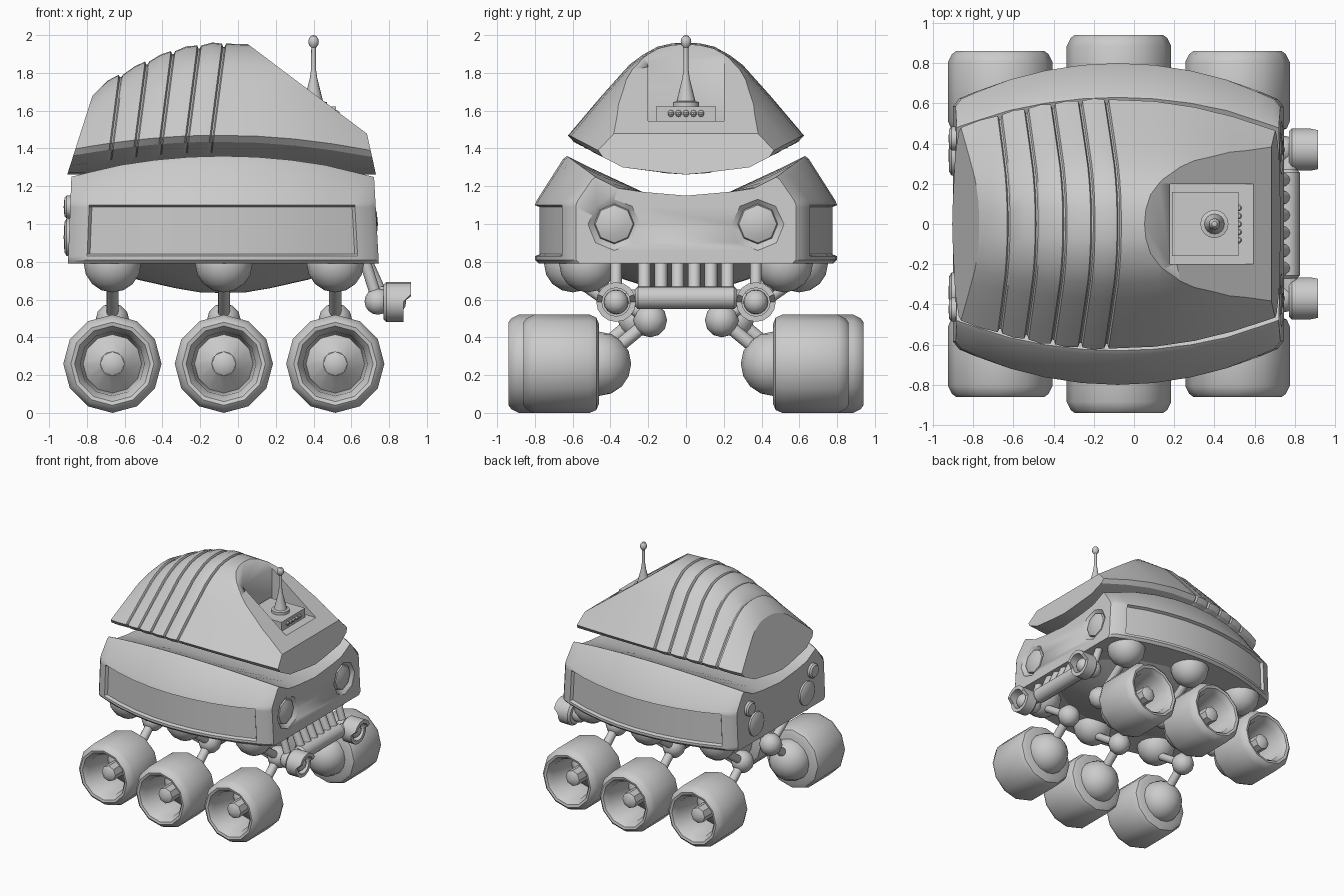
import bpy, bmesh, math
from mathutils import Vector

if "Cube" in bpy.data.objects:
    bpy.data.objects.remove(bpy.data.objects["Cube"])


def finish(name, bm, angle=32):
    bmesh.ops.remove_doubles(bm, verts=bm.verts, dist=1e-5)
    bmesh.ops.recalc_face_normals(bm, faces=bm.faces)
    me = bpy.data.meshes.new(name)
    bm.to_mesh(me)
    bm.free()
    ob = bpy.data.objects.new(name, me)
    bpy.context.collection.objects.link(ob)
    bpy.ops.object.select_all(action='DESELECT')
    ob.select_set(True)
    bpy.context.view_layer.objects.active = ob
    bpy.ops.object.shade_smooth_by_angle(angle=math.radians(angle))
    return ob


def lathe(name, profile, loc, axis=(0, 0, 1), seg=16, tweak=None):
    # profile: (radius, height along axis); ends on the axis close the solid
    q = Vector(axis).to_track_quat('Z', 'Y')
    bm = bmesh.new()
    rings = []
    for r, h in profile:
        n = 1 if r == 0 else seg
        ring = []
        for i in range(n):
            a = 2 * math.pi * i / seg
            p = q @ Vector((r * math.cos(a), r * math.sin(a), h))
            if tweak:
                p = tweak(p)
            ring.append(bm.verts.new(p + Vector(loc)))
        rings.append(ring)
    for a, b in zip(rings, rings[1:]):
        for i in range(seg):
            j = (i + 1) % seg
            vs = [a[i % len(a)], a[j % len(a)], b[j % len(b)], b[i % len(b)]]
            vs = list(dict.fromkeys(vs))
            if len(vs) > 2:
                bm.faces.new(vs)
    return finish(name, bm)


def ball(name, loc, r, seg=16, stretch=1):
    n = seg // 2
    prof = [(0 if i in (0, n) else r * math.sin(math.pi * i / n),
             -r * stretch * math.cos(math.pi * i / n)) for i in range(n + 1)]
    return lathe(name, prof, loc, seg=seg)


def rod(name, a, b, r, seg=12):
    d = Vector(b) - Vector(a)
    return lathe(name, [(0, 0), (r, 0), (r, d.length), (0, d.length)], a, d, seg)


def box(name, lo, hi):
    bm = bmesh.new()
    bmesh.ops.create_cube(bm, size=1)
    for v in bm.verts:
        v.co = Vector([l + (c + .5) * (h - l) for l, h, c in zip(lo, hi, v.co)])
    return finish(name, bm)


def loft(stations):
    # stations: function z -> x, and half section (y, z) from top centre to bottom centre
    bm = bmesh.new()
    rings = []
    for xf, half in stations:
        pts = half + [(-y, z) for y, z in half[-2:0:-1]]
        rings.append([bm.verts.new((xf(z), y, z)) for y, z in pts])
    n = len(rings[0])
    for a, b in zip(rings, rings[1:]):
        for i in range(n):
            j = (i + 1) % n
            bm.faces.new((a[i], a[j], b[j], b[i]))
    bm.faces.new(rings[0])
    bm.faces.new(rings[-1])
    bmesh.ops.recalc_face_normals(bm, faces=bm.faces)
    return bm


def cut(ob, cutter):
    m = ob.modifiers.new('cut', 'BOOLEAN')
    m.object, m.operation, m.solver = cutter, 'DIFFERENCE', 'EXACT'
    bpy.context.view_layer.objects.active = ob
    bpy.ops.object.modifier_apply(modifier=m.name)
    bpy.data.objects.remove(cutter)


# Hull: barrel-shaped tub with recessed side panels and a dished top
def hull_half(x, end=0.0, inset=0.0):
    u = (x + .08) / .82
    w, yt, zt = .8 - .19 * u * u - end, .63 - .15 * u * u, 1.36 - .11 * u * u
    p = w - inset
    return [(0, 1.15), (.23, 1.17), (yt - .12, zt - .06), (yt, zt), (yt + .02, zt - .015),
            (w - .01, 1.125), (w, 1.10), (p, 1.09), (p, .84), (w, .83), (w, .81),
            (w - .02, .79), (0, .79)]


hull_st = []
for x in [-.9, -.87, -.8, -.785] + [-.62 + .18 * i for i in range(7)] + [.62, .635, .715, .745]:
    k = -.055 if x > .6 else (.04 if x < -.75 else 0)
    end = .025 if x in (-.9, .745) else 0
    inset = .025 if -.79 < x < .63 else 0
    hull_st.append((lambda z, x=x, k=k: x + k * (z - .8), hull_half(x, end, inset)))
hull = finish('hull', loft(hull_st))

# Headlight bowls cut into the nose
for s in (1, -1):
    bowl = lathe('headlight_cutter', [(0, -.06), (.09, -.045), (.14, 0), (.14, .1), (0, .1)],
                 (.735, s * .38, 1.0), (1, 0, 0), 8)
    cut(hull, bowl)
    lathe('headlight_lens', [(0, -.055), (.11, -.04), (.1, -.015), (.06, 0), (0, .006)],
          (.735, s * .38, 1.0), (1, 0, 0), 8)

# Belly pan
lathe('belly', [(0, -.16), (.12, -.157), (.25, -.135), (.45, -.09), (.75, 0), (0, 0)],
      (-.08, 0, .795), seg=24, tweak=lambda p: Vector((p.x, p.y * .72, p.z)))


# Upper shell: lofted dome, ribbed at the rear
def shell_half(xb, t, shrink=1.0):
    u = (xb + .1) / .8
    w, r = .62 - .155 * u * u, 1.47 - .08 * u * u
    arch = [(0, 1), (.12, .99), (.24, .955), (.37, .865), (.48, .76), (.6, .59), (.72, .42), (.86, .21), (1, 0)]
    half = [(y * w * shrink, r + h * (t - r) * shrink) for y, h in arch]
    return half + [(.95 * w * shrink, r - .035), (.72 * w, r - .09), (.2 * w, 1.27), (0, 1.262)]


shell_st = []


def station(xb, k, t, shrink=1.0):
    shell_st.append((lambda z: xb + k * (z - 1.4), shell_half(xb, t, shrink)))


station(-.86, .32, 1.68)
station(-.77, .22, 1.755, 1.01)
grooves = [(-.67, 1.79), (-.54, 1.86), (-.41, 1.915), (-.275, 1.945), (-.145, 1.955)]
for i, (xb, t) in enumerate(grooves):
    station(xb - .012, .13, t)
    station(xb - .004, .13, t, .965)
    station(xb + .004, .13, t, .965)
    station(xb + .010, .13, t)
    if i < 4:
        station(xb + .067, .13, (t + grooves[i + 1][1]) / 2 + .005, 1.012)
for xb, k, t in [(.1, .05, 1.95), (.3, 0, 1.92), (.5, -.1, 1.85), (.7, -.22, 1.72)]:
    station(xb, k, t)
bm = loft(shell_st)
# sloping flat on the front of the dome
res = bmesh.ops.bisect_plane(bm, geom=bm.verts[:] + bm.edges[:] + bm.faces[:], dist=1e-5,
                             plane_co=(.68, 0, 1.48), plane_no=(.47, 0, .625), clear_outer=True)
edges = [e for e in bm.edges if e.is_boundary]
bmesh.ops.holes_fill(bm, edges=edges, sides=0)
shell = finish('shell', bm, 24)
cut(shell, box('recess_cutter', (.18, -.2, 1.545), (.8, .2, 2.1)))

# Console, indicator bulbs and antenna in the recess
box('console', (.19, -.16, 1.53), (.52, .16, 1.622))
for i in range(5):
    ball('indicator_bulb', (.52, (i - 2) * .04, 1.585), .018, 10)
lathe('antenna', [(0, 0), (.07, 0), (.07, .025), (.05, .03), (.045, .05), (.02, .15),
                  (.013, .2), (.012, .33), (0, .33)], (.4, 0, 1.62))
ball('antenna_tip', (.4, 0, 1.965), .028, 12, 1.25)

# Wheels and suspension legs
tyre = [(0, .2), (.065, .2), (.155, .12), (.17, .35), (.2, .395), (.22, .4), (.24, .385), (.26, .345),
        (.26, .05), (.245, .015), (.21, 0), (0, 0)]
for s in (1, -1):
    for x, off in ((-.665, 0), (-.075, .08), (.515, 0)):
        inner = .46 + off
        out = (0, s, 0)
        lathe('wheel', tyre, (x, s * inner, .26), out, 12)
        lathe('wheel_peg', [(0, .19), (.065, .19), (.065, .33), (0, .37)], (x, s * inner, .26), out, 8)
        ball('wheel_hub', (x, s * inner, .26), .17)
        knee = (x, s * (.19 + off), .49)
        ball('leg_knee', knee, .09, 12)
        rod('leg_lower', knee, (x, s * (.42 + off), .30), .035)
        rod('leg_upper', knee, (x, s * (.49 + off), .70), .032)
        ball('leg_socket', (x, s * (.52 + off), .79), .152)

# Front bumper: bar, pipes, hooded lamps
bar = [(0, 0), (.045, 0), (.06, .015), (.06, .525), (.045, .54), (0, .54)]
lathe('bumper_bar', bar, (.765, -.27, .61), (0, 1, 0))
for i in range(6):
    y = (i - 2.5) * .088
    rod('bumper_pipe', (.675, y, .81), (.76, y, .62), .034)


def hood(p):
    if p.x > .1 and p.z < .02:
        p.x -= .04
    return p


for s in (1, -1):
    c = (.77, s * .37, .587)
    ball('lamp_joint', (.74, s * .37, .59), .07)
    rod('lamp_arm', (.67, s * .37, .81), (.74, s * .37, .59), .03)
    lathe('lamp_hood', [(0, 0), (.09, 0), (.105, .015), (.105, .145), (.075, .145), (.075, .04), (0, .04)],
          c, (1, 0, 0), 16, hood)
    ball('lamp_bulb', (.825, s * .37, .587), .065)
    rod('lamp_bracket', (.765, s * .25, .61), (.785, s * .37, .6), .045)

# Tail lights
for s in (1, -1):
    for y, z, r in ((.34, .93, .1), (.425, 1.09, .06)):
        lathe('tail_light', [(0, 0), (r, 0), (r, .03), (r * .8, .042), (0, .046)],
              (-.877, s * y, z), (-1, 0, 0), 16)
